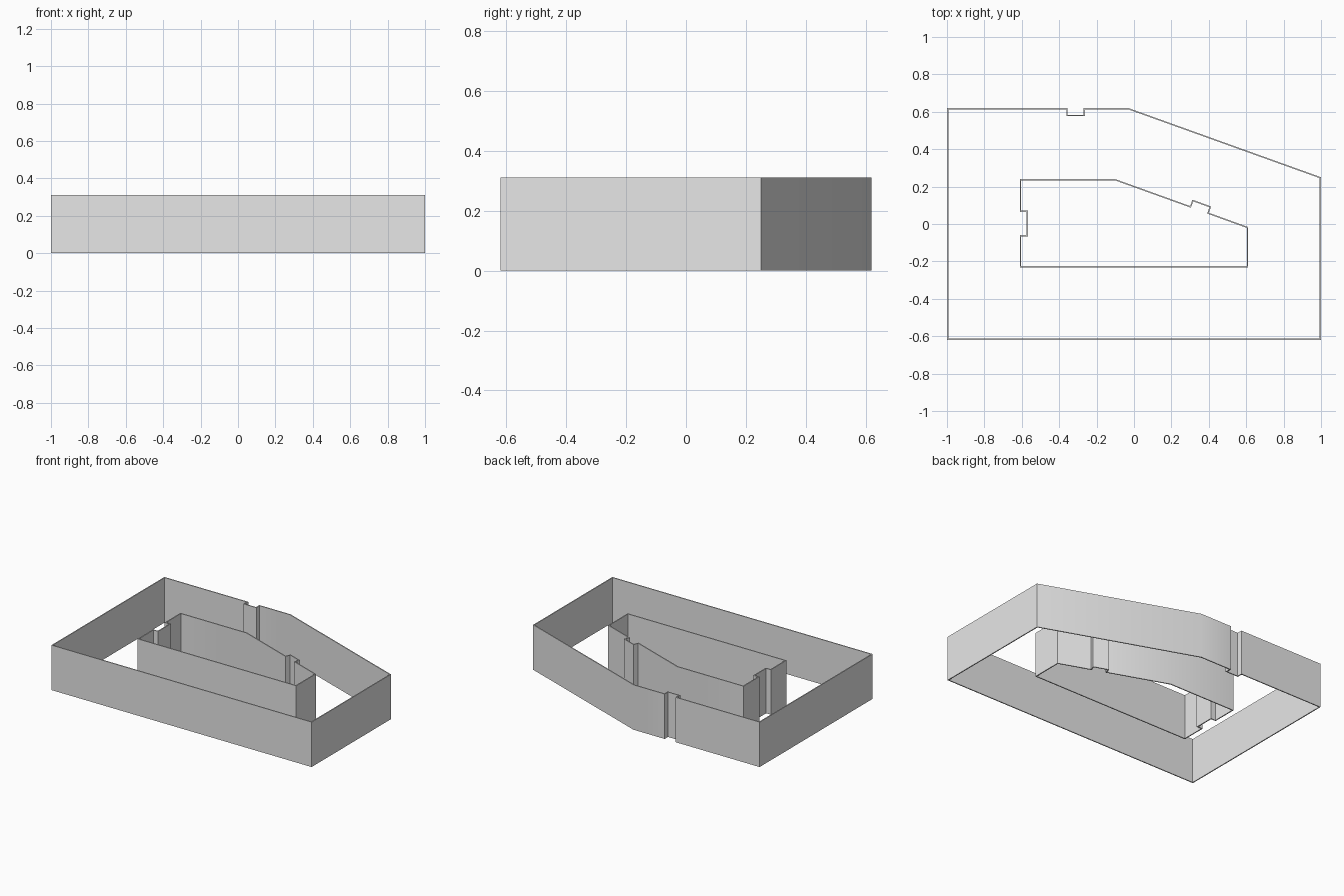
import bpy
import bmesh
from mathutils import Vector

if "Cube" in bpy.data.objects:
    bpy.data.objects.remove(bpy.data.objects["Cube"], do_unlink=True)

HEIGHT = 0.312
THICKNESS = 0.007
STEP = 0.036  # depth of the notches and of the tab

grey = bpy.data.materials.new("light_grey")
grey.use_nodes = True
grey.diffuse_color = (0.8, 0.8, 0.8, 1)
grey.node_tree.nodes["Principled BSDF"].inputs["Base Color"].default_value = (0.8, 0.8, 0.8, 1)


def jog(start, end, depth):
    """Square step in a counter-clockwise wall: outward if depth is positive."""
    a, b = Vector(start), Vector(end)
    along = (b - a).normalized()
    out = Vector((along.y, -along.x)) * depth
    return [a, a + out, b + out, b]


def wall(name, outline):
    """Thin upright wall that follows a closed outline, thickened inward."""
    bm = bmesh.new()
    low = [bm.verts.new((p[0], p[1], 0)) for p in outline]
    high = [bm.verts.new((p[0], p[1], HEIGHT)) for p in outline]
    for i in range(len(outline)):
        j = (i + 1) % len(outline)
        bm.faces.new((low[i], low[j], high[j], high[i]))
    mesh = bpy.data.meshes.new(name)
    bm.to_mesh(mesh)
    bm.free()
    mesh.materials.append(grey)
    obj = bpy.data.objects.new(name, mesh)
    bpy.context.collection.objects.link(obj)

    solid = obj.modifiers.new("thickness", 'SOLIDIFY')
    solid.thickness = THICKNESS
    solid.offset = -1
    solid.use_even_offset = True

    bpy.ops.object.select_all(action='DESELECT')
    obj.select_set(True)
    bpy.context.view_layer.objects.active = obj
    bpy.ops.object.modifier_apply(modifier=solid.name)
    bpy.ops.object.shade_smooth_by_angle()


# Outer wall: sloped back corner and one notch in the back
wall("outer_wall", [
    (-1, -0.62), (1, -0.62), (1, 0.25), (-0.03, 0.62),
    *jog((-0.27, 0.62), (-0.355, 0.62), -STEP),
    (-1, 0.62),
])

# Inner wall: tab on the sloped side and a notch in the right end
wall("inner_wall", [
    (-0.61, -0.232), (0.61, -0.232), (0.61, -0.016),
    *jog((0.4, 0.06), (0.3, 0.096), STEP),
    (-0.1, 0.24), (-0.61, 0.24),
    *jog((-0.61, 0.065), (-0.61, -0.06), -STEP),
])
